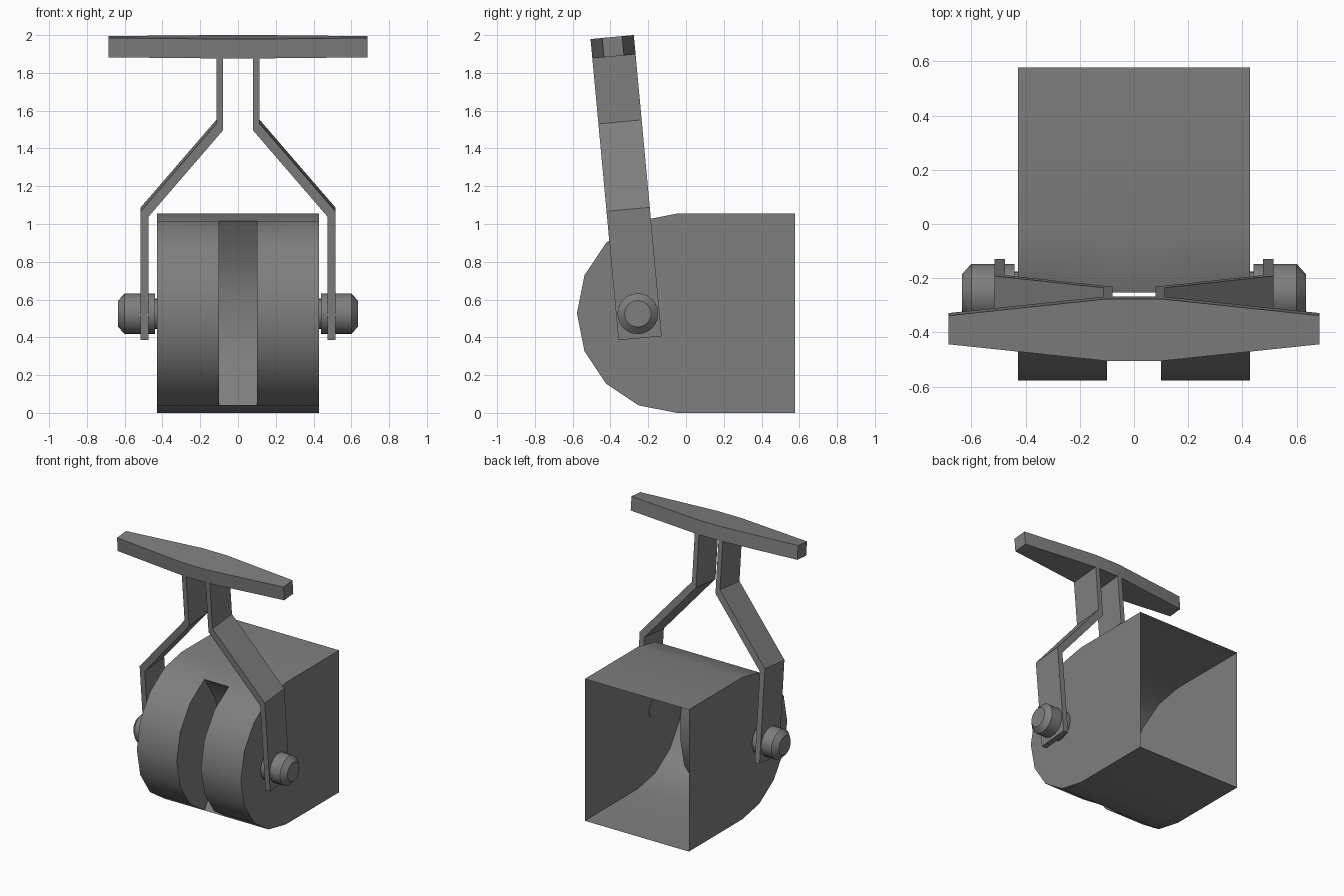
import bpy, bmesh, math
from mathutils import Matrix, Vector

cube = bpy.data.objects.get("Cube")
if cube:
    bpy.data.objects.remove(cube, do_unlink=True)

grey = bpy.data.materials.new("mid_grey")
grey.use_nodes = True
COLOUR = (0.21, 0.21, 0.21, 1)
grey.diffuse_color = COLOUR
grey.node_tree.nodes["Principled BSDF"].inputs["Base Color"].default_value = COLOUR

R = 0.5275                      # radius of the rounded front, half the body height
HALF, SLOT, BACK = 0.428, 0.1, 0.578
PIVOT = Vector((0, -0.255, 0.525))
TILT = (Matrix.Translation(PIVOT) @ Matrix.Rotation(math.radians(5.3), 4, 'X')
        @ Matrix.Translation(-PIVOT))


def finish(name, bm):
    bmesh.ops.remove_doubles(bm, verts=bm.verts, dist=1e-5)
    bmesh.ops.recalc_face_normals(bm, faces=bm.faces)
    mesh = bpy.data.meshes.new(name)
    bm.to_mesh(mesh)
    bm.free()
    mesh.materials.append(grey)
    obj = bpy.data.objects.new(name, mesh)
    bpy.context.collection.objects.link(obj)
    bpy.ops.object.select_all(action='DESELECT')
    obj.select_set(True)
    bpy.context.view_layer.objects.active = obj
    bpy.ops.object.shade_smooth_by_angle(angle=math.radians(30))
    return obj


def face(bm, pts):
    bm.faces.new([bm.verts.new(p) for p in pts])


def strip(bm, profile, x0, x1):
    """Skin a (y, z) profile between two x positions."""
    for (ya, za), (yb, zb) in zip(profile, profile[1:]):
        face(bm, [(x0, ya, za), (x1, ya, za), (x1, yb, zb), (x0, yb, zb)])


def prism(bm, outline, axis, low, high):
    """Extrude a 2D outline along y or z."""
    def put(p, d):
        return (p[0], d, p[1]) if axis == 'y' else (p[0], p[1], d)
    n = len(outline)
    face(bm, [put(p, low) for p in outline])
    face(bm, [put(p, high) for p in reversed(outline)])
    for i in range(n):
        a, b = outline[i], outline[(i + 1) % n]
        face(bm, [put(a, low), put(b, low), put(b, high), put(a, high)])


# Hollow body, open at the back, with a rounded front
arc = []
for i in range(9):
    a = math.radians(90 - 22.5 * i)
    arc.append((-0.05 - R * math.cos(a), R + R * math.sin(a)))
shell = [(BACK, 2 * R)] + arc + [(BACK, 0)]
bm = bmesh.new()
for s in (-1, 1):
    strip(bm, shell, s * SLOT, s * HALF)
    face(bm, [(s * HALF, y, z) for y, z in shell])
strip(bm, shell[:3], -SLOT, SLOT)
strip(bm, shell[-3:], -SLOT, SLOT)

# Recessed slot in the middle of the rounded front
rim = arc[1:-1]
upper = [(-0.12, R + 0.29), (-0.08, R + 0.1)]
lower = [(y, 2 * R - z) for y, z in reversed(upper)]
trough = [rim[0]] + upper + lower + [rim[-1]]
strip(bm, trough, -SLOT, SLOT)
for s in (-1, 1):
    face(bm, [(s * SLOT, y, z) for y, z in rim + trough[-2:0:-1]])
finish("body", bm)

# Tilted, bent handle straps
for side, s in (("left", 1), ("right", -1)):
    outer = [(0.515, 0.395), (0.515, 1.08), (0.115, 1.545), (0.115, 1.895)]
    inner = [(0.08, 1.895), (0.08, 1.51), (0.475, 1.05), (0.475, 0.395)]
    bm = bmesh.new()
    prism(bm, [(s * x, z) for x, z in outer + inner], 'y',
          PIVOT.y - 0.115, PIVOT.y + 0.115)
    finish(side + "_strap", bm).data.transform(TILT)

# Tapered grip bar
bm = bmesh.new()
half = [(0.685, -0.053), (0.685, 0.053), (0.1, 0.115)]
outline = half + [(-x, y) for x, y in reversed(half)] + [(-0.1, -0.115), (0.1, -0.115)]
prism(bm, [(x, PIVOT.y + y) for x, y in outline], 'z', 1.893, 1.996)
finish("grip_bar", bm).data.transform(TILT)

# Pivot pins: shaft, collar and chamfered head turned around the x axis
pin = [(0.425, 0), (0.425, 0.08), (0.44, 0.08), (0.44, 0.108), (0.6, 0.108),
       (0.634, 0.07), (0.634, 0)]
SIDES = 24
for side, s in (("left", 1), ("right", -1)):
    bm = bmesh.new()
    verts = [bm.verts.new((s * x, PIVOT.y, PIVOT.z + r)) for x, r in pin]
    edges = [bm.edges.new(pair) for pair in zip(verts, verts[1:])]
    bmesh.ops.spin(bm, geom=verts + edges, cent=PIVOT, axis=(1, 0, 0),
                   angle=math.tau, steps=SIDES, use_merge=True)
    finish(side + "_pivot_pin", bm)
